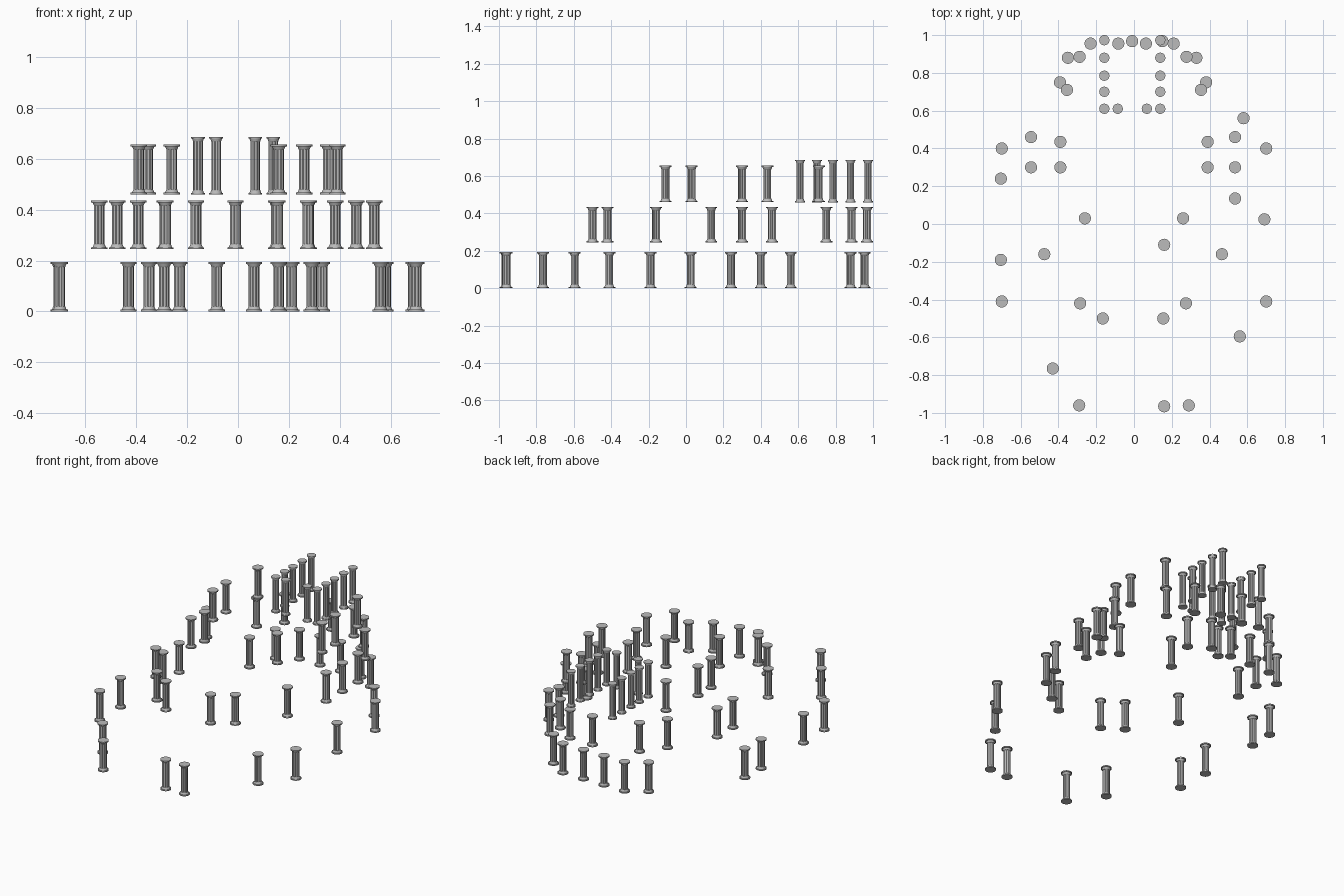
import bpy
import bmesh
from math import cos, sin, pi

cube = bpy.data.objects.get("Cube")
if cube:
    bpy.data.objects.remove(cube, do_unlink=True)

stone = bpy.data.materials.new("grey stone")
stone.use_nodes = True
stone_colour = (0.5, 0.5, 0.5, 1)
stone.diffuse_color = stone_colour
stone.node_tree.nodes["Principled BSDF"].inputs["Base Color"].default_value = stone_colour

SEGMENTS = 40


def column_mesh(name, height, plate, shaft):
    """Fluted column: base plate, flared foot, grooved shaft, flared capital, top plate."""
    lip = 0.007
    flare = 0.012
    mid = (plate + shaft) / 2
    # each ring is (radius, height, groove depth)
    lower = [(plate, 0, 0), (plate, lip, 0), (mid, lip, 0),
             (shaft, lip + flare, 0), (shaft, lip + flare, 0.12)]
    upper = [(r, height - z, g) for r, z, g in reversed(lower)]
    bm = bmesh.new()
    rings = []
    for radius, z, groove in lower + upper:
        ring = []
        for i in range(SEGMENTS):
            angle = 2 * pi * i / SEGMENTS
            # two points out, two points in, giving ten flutes
            r = radius * (1 - groove * (i % 4 > 1))
            ring.append(bm.verts.new((r * cos(angle), r * sin(angle), z)))
        rings.append(ring)
    for a, b in zip(rings, rings[1:]):
        for i in range(SEGMENTS):
            j = (i + 1) % SEGMENTS
            bm.faces.new((a[i], a[j], b[j], b[i]))
    bm.faces.new(list(reversed(rings[0])))
    bm.faces.new(rings[-1])
    mesh = bpy.data.meshes.new(name)
    bm.to_mesh(mesh)
    bm.free()
    mesh.materials.append(stone)
    return mesh


def place(name, mesh, floor, spots):
    """Stand one linked copy of a column on each spot of a storey."""
    for number, (x, y) in enumerate(spots, start=1):
        column = bpy.data.objects.new(f"{name}_{number}", mesh)
        column.location = (x, y, floor)
        bpy.context.collection.objects.link(column)


def pairs(spots, centre=0):
    """Mirror each spot across a vertical centre line."""
    return [(centre + side * x, y) for x, y in spots for side in (-1, 1)]


lower_column = column_mesh("lower column", 0.194, 0.032, 0.021)
middle_column = column_mesh("middle column", 0.19, 0.032, 0.021)
upper_column = column_mesh("upper column", 0.195, 0.032, 0.021)
slender_column = column_mesh("slender column", 0.227, 0.027, 0.019)

# Lower storey: wide ring of columns, partly paired
place("lower_pair_column", lower_column, 0, pairs(
    [(0.29, -0.96), (0.7, -0.41), (0.7, 0.4)]))
place("lower_back_column", lower_column, 0, pairs(
    [(0.34, 0.88), (0.22, 0.955), (0.073, 0.955)], centre=-0.01))
place("lower_single_column", lower_column, 0, [
    (0.16, -0.965), (-0.43, -0.765), (0.56, -0.595), (-0.705, -0.19),
    (0.69, 0.025), (-0.705, 0.24), (0.58, 0.56)])

# Middle storey: narrower ring
place("middle_pair_column", middle_column, 0.245, pairs(
    [(0.16, -0.5), (0.28, -0.42), (0.47, -0.16), (0.54, 0.3),
     (0.54, 0.46), (0.387, 0.75), (0.283, 0.885)], centre=-0.005))
place("middle_single_column", middle_column, 0.245, [
    (0.535, 0.135), (-0.01, 0.968), (0.15, 0.968)])

# Upper storey: small ring
place("upper_pair_column", upper_column, 0.46, pairs(
    [(0.26, 0.03), (0.39, 0.3), (0.39, 0.435), (0.355, 0.71)]))
place("upper_front_column", upper_column, 0.46, [(0.16, -0.11)])

# Slender columns: rectangular porch at the back of the upper storey
place("slender_column", slender_column, 0.459, pairs(
    [(0.148, y) for y in (0.61, 0.7, 0.785, 0.88, 0.973)] + [(0.077, 0.61)],
    centre=-0.009))
